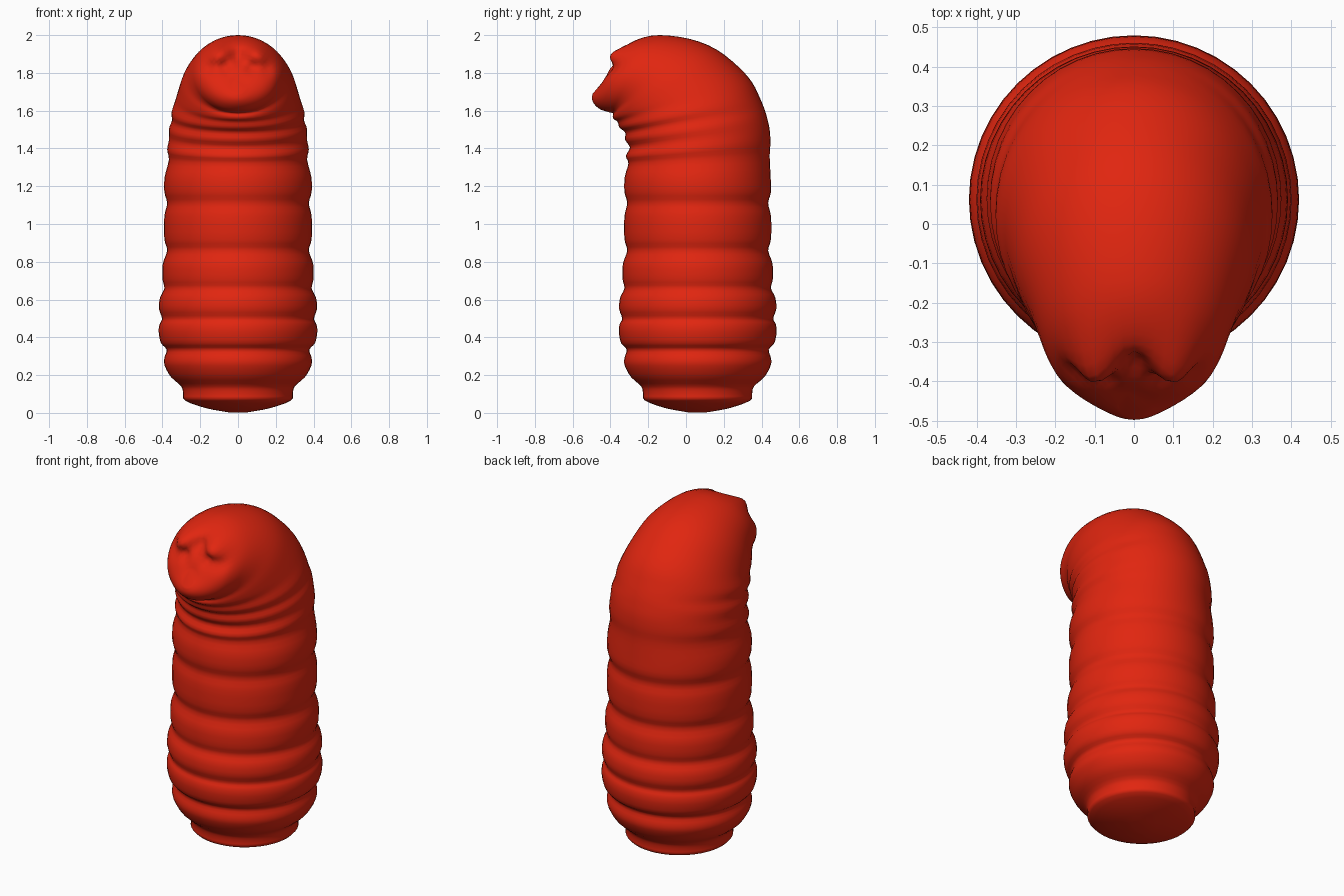
import bpy, bmesh, math
from mathutils import Vector

if "Cube" in bpy.data.objects:
    bpy.data.objects.remove(bpy.data.objects["Cube"])

SEG, STEPS = 48, 3

# Straight trunk segments: (height, half width), crease and bulge alternating
trunk = [(.003, .05), (.025, .17), (.065, .28), (.10, .29), (.14, .30), (.19, .355),
         (.25, .388), (.29, .39), (.335, .378), (.37, .408), (.43, .42), (.47, .415),
         (.50, .402), (.55, .418), (.61, .413), (.66, .39), (.71, .40), (.79, .398),
         (.86, .375), (.92, .39), (1.04, .39), (1.11, .375), (1.17, .39), (1.25, .388)]
rings = [(.06 - r * .99, z, .06 + r, z, r) for z, r in trunk]

# Bent neck, head and snout: front y, front z, back y, back z, half width
rings += [(-.305, 1.32, .443, 1.36, .366), (-.318, 1.36, .447, 1.43, .375),
          (-.297, 1.405, .443, 1.50, .364), (-.322, 1.445, .43, 1.56, .366),
          (-.322, 1.485, .415, 1.61, .350), (-.352, 1.51, .39, 1.67, .352),
          (-.362, 1.54, .35, 1.75, .333), (-.382, 1.555, .28, 1.83, .318),
          (-.388, 1.568, .16, 1.925, .298), (-.385, 1.582, .02, 1.98, .272),
          (-.39, 1.588, -.14, 2.0, .245), (-.41, 1.592, -.25, 1.98, .222),
          (-.438, 1.605, -.335, 1.935, .190), (-.465, 1.63, -.38, 1.88, .145),
          (-.478, 1.66, -.405, 1.82, .09), (-.475, 1.69, -.42, 1.77, .04)]


def spline(a, b, c, d, t):
    """Smooth interpolation of ring parameters."""
    return [.5 * (2 * q + (r - p) * t + (2 * p - 5 * q + 4 * r - s) * t * t
                  + (3 * q - p - 3 * r + s) * t ** 3) for p, q, r, s in zip(a, b, c, d)]


def gauss(x, z, cx, cz, w):
    return math.exp(-((x - cx) ** 2 + (z - cz) ** 2) / (w * w))


def face_relief(v):
    """Brow bumps, eye hollows and the notch between the brows."""
    if v.y > -.2 or v.z < 1.6:
        return 0
    x = abs(v.x)
    return (-.045 * gauss(x, v.z, .105, 1.90, .055)
            + .035 * gauss(x, v.z, .075, 1.835, .035)
            + .025 * gauss(x, v.z, .15, 1.83, .04)
            + .045 * gauss(x, v.z, 0, 1.89, .045)
            - .02 * gauss(x, v.z, 0, 1.67, .10))


# Loft the whole body through the interpolated rings
smooth = []
n = len(rings)
for i in range(n - 1):
    quad = [rings[max(0, min(n - 1, i + k))] for k in (-1, 0, 1, 2)]
    smooth += [spline(*quad, s / STEPS) for s in range(STEPS)]
smooth.append(rings[-1])

bm = bmesh.new()
loops = []
for fy, fz, by, bz, w in smooth:
    mid = Vector((0, (fy + by) / 2, (fz + bz) / 2))
    axis = Vector((0, (by - fy) / 2, (bz - fz) / 2))
    loop = []
    for k in range(SEG):
        a = 2 * math.pi * k / SEG
        loop.append(bm.verts.new(mid + Vector((w * math.cos(a), 0, 0)) + axis * math.sin(a)))
    loops.append(loop)
for lo, hi in zip(loops, loops[1:]):
    for k in range(SEG):
        j = (k + 1) % SEG
        bm.faces.new((lo[k], lo[j], hi[j], hi[k]))
bm.faces.new(loops[0][::-1])
bm.faces.new(loops[-1])
for v in bm.verts:
    v.co.y += face_relief(v.co)
bmesh.ops.recalc_face_normals(bm, faces=bm.faces)

mesh = bpy.data.meshes.new("grub_body")
bm.to_mesh(mesh)
bm.free()
body = bpy.data.objects.new("grub_body", mesh)
bpy.context.collection.objects.link(body)

red = bpy.data.materials.new("bright_red")
red.diffuse_color = (.75, .019, .005, 1)
red.use_nodes = True
red.node_tree.nodes["Principled BSDF"].inputs["Base Color"].default_value = red.diffuse_color
mesh.materials.append(red)

# Smooth skin
bpy.context.view_layer.objects.active = body
body.select_set(True)
bpy.ops.object.shade_smooth()
